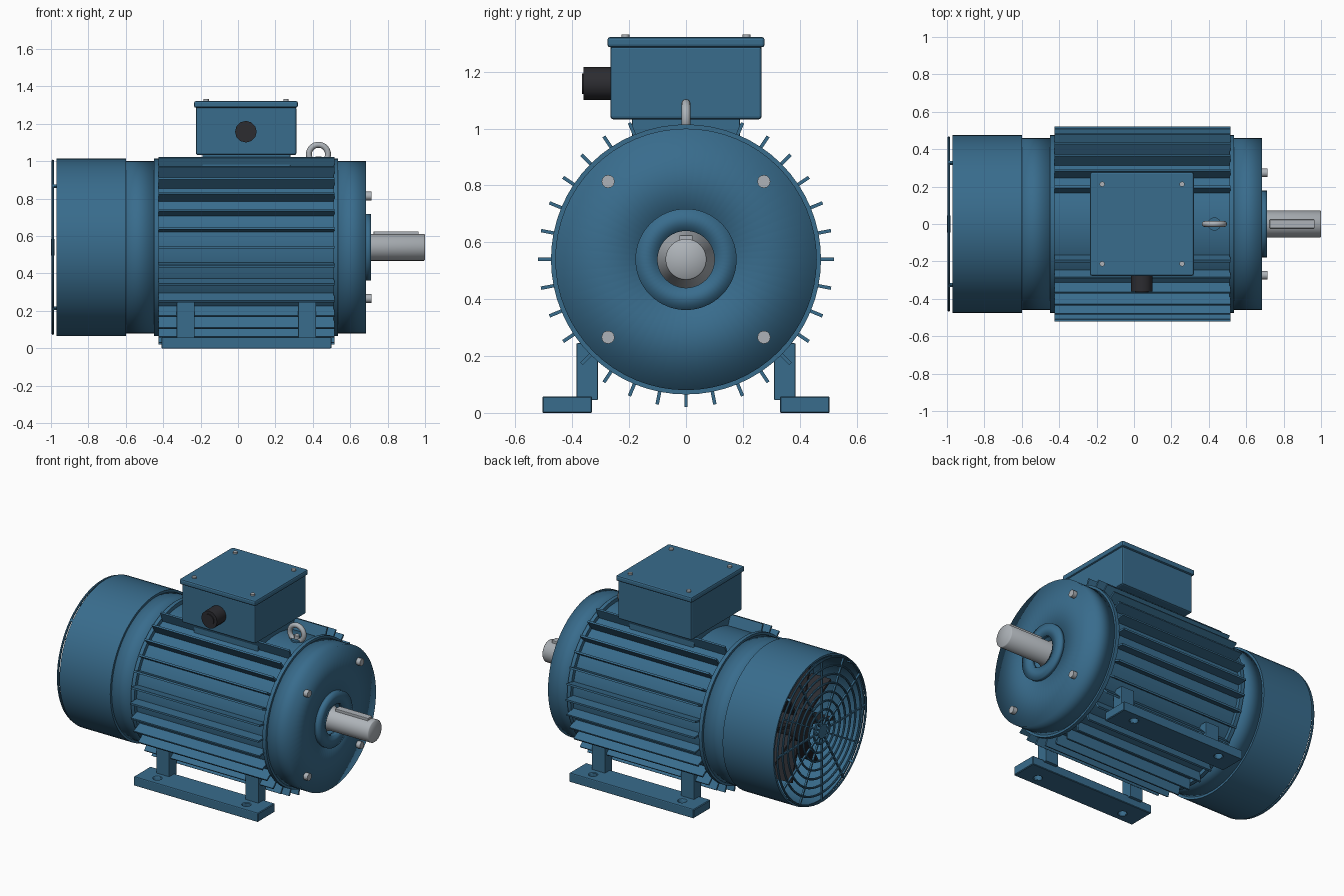
import bpy, bmesh, math
from mathutils import Matrix, Vector

cube = bpy.data.objects.get("Cube")
if cube:
    bpy.data.objects.remove(cube, do_unlink=True)

AXIS = 0.54  # height of the shaft line


def material(name, rgb, rough=0.5):
    m = bpy.data.materials.new(name)
    m.use_nodes = True
    m.diffuse_color = (*rgb, 1)
    node = m.node_tree.nodes["Principled BSDF"]
    node.inputs["Base Color"].default_value = (*rgb, 1)
    node.inputs["Roughness"].default_value = rough
    return m


blue = material("blue paint", (0.04, 0.15, 0.265))
steel = material("bright steel", (0.42, 0.45, 0.48))
charcoal = material("charcoal plastic", (0.025, 0.025, 0.03))


def finish(name, bm, mat, angle=None, bevel=0):
    """Turn a bmesh into an object; angle None keeps it flat."""
    bmesh.ops.recalc_face_normals(bm, faces=bm.faces)
    mesh = bpy.data.meshes.new(name)
    bm.to_mesh(mesh)
    bm.free()
    mesh.materials.append(mat)
    ob = bpy.data.objects.new(name, mesh)
    bpy.context.collection.objects.link(ob)
    if angle is not None:
        bpy.ops.object.select_all(action='DESELECT')
        ob.select_set(True)
        bpy.context.view_layer.objects.active = ob
        if angle >= 180:
            bpy.ops.object.shade_smooth()
        else:
            bpy.ops.object.shade_smooth_by_angle(angle=math.radians(angle))
    if bevel:
        mod = ob.modifiers.new("soft edges", 'BEVEL')
        mod.width = bevel
        mod.segments = 2
    return ob


def lathe(name, profile, mat, angle=35, closed=False, steps=64):
    """Spin (x, radius) points round the shaft line."""
    bm = bmesh.new()
    vs = [bm.verts.new((x, 0, AXIS + r)) for x, r in profile]
    pairs = list(zip(vs, vs[1:])) + ([(vs[-1], vs[0])] if closed else [])
    es = [bm.edges.new(p) for p in pairs]
    bmesh.ops.spin(bm, geom=vs + es, cent=(0, 0, AXIS), axis=(1, 0, 0),
                   angle=math.tau, steps=steps)
    bmesh.ops.remove_doubles(bm, verts=bm.verts, dist=1e-5)
    return finish(name, bm, mat, angle)


def add_box(bm, lo, hi, turn=None):
    lo, hi = Vector(lo), Vector(hi)
    m = Matrix.Translation((lo + hi) / 2) @ Matrix.Diagonal((*(hi - lo), 1))
    bmesh.ops.create_cube(bm, size=1, matrix=turn @ m if turn else m)


def box(name, lo, hi, mat, bevel=0):
    bm = bmesh.new()
    add_box(bm, lo, hi)
    return finish(name, bm, mat, bevel=bevel)


def rod(name, a, b, radius, mat, sides=24):
    a, b = Vector(a), Vector(b)
    bm = bmesh.new()
    turn = (b - a).to_track_quat('Z', 'Y').to_matrix().to_4x4()
    bmesh.ops.create_cone(bm, cap_ends=True, segments=sides, radius1=radius, radius2=radius,
                          depth=(b - a).length, matrix=Matrix.Translation((a + b) / 2) @ turn)
    return finish(name, bm, mat, 35)


def around(degrees):
    """Rotation about the shaft line, for parts built with the axis at the origin."""
    return Matrix.Translation((0, 0, AXIS)) @ Matrix.Rotation(math.radians(degrees), 4, 'X')


def ring(cx, major, minor, sides=8):
    return [(cx + minor * math.cos(math.tau * i / sides),
             major + minor * math.sin(math.tau * i / sides)) for i in range(sides)]


# Barrel with end flanges
lathe("motor_barrel", [(-0.44, 0), (-0.44, 0.45), (0.52, 0.45), (0.52, 0)], blue)
for name, x in (("rear_flange", -0.45), ("front_flange", 0.51)):
    lathe(name, [(x, 0.4), (x, 0.475), (x + 0.025, 0.475), (x + 0.025, 0.4)], blue, closed=True)

# Cooling fins, leaving the top free for the terminal box
bm = bmesh.new()
for i in range(32):
    if i not in (7, 8, 9):
        add_box(bm, (-0.425, 0.43, -0.006), (0.515, 0.52, 0.006), around(i * 360 / 32))
finish("cooling_fins", bm, blue)

# End bells and bearing cap, softly shaded
lathe("front_bell", [(0.53, 0.1), (0.53, 0.46), (0.685, 0.46), (0.685, 0.1)],
      blue, 180, closed=True)
lathe("rear_bell", [(-0.45, 0), (-0.45, 0.46), (-0.62, 0.46), (-0.62, 0)], blue, 180)
lathe("bearing_cap", [(0.68, 0.1), (0.68, 0.178), (0.712, 0.178), (0.712, 0.1)],
      blue, 180, closed=True)

# Shaft with shoulder and key
lathe("shaft", [(0.52, 0), (0.52, 0.1), (0.63, 0.1), (0.69, 0.072),
                (0.995, 0.072), (1.0, 0.068), (1.0, 0)], steel, 60)
box("shaft_key", (0.725, -0.023, AXIS + 0.04), (0.965, 0.023, AXIS + 0.085), steel, 0.003)

# Front bell bolts
for sy in (-1, 1):
    for sz in (-1, 1):
        y, z = sy * 0.274, AXIS + sz * 0.274
        rod("bell_bolt", (0.67, y, z), (0.713, y, z), 0.023, steel, 12)

# Fan cowl: open thin-walled sleeve
lathe("fan_cowl", [(-0.6, 0.44), (-0.6, 0.475), (-0.97, 0.475), (-0.97, 0.462), (-0.62, 0.462)],
      blue, closed=True)

# Fan inside the cowl
lathe("fan_hub", [(-0.62, 0), (-0.62, 0.1), (-0.86, 0.1), (-0.86, 0)], charcoal, steps=32)
bm = bmesh.new()
for i in range(8):
    add_box(bm, (-0.84, 0.08, -0.008), (-0.7, 0.36, 0.008), around(i * 45 + 15))
finish("fan_blades", bm, charcoal)

# Rear grille: rings, spokes and hub
for i in range(8):
    lathe("grille_ring", ring(-0.99, 0.08 + i * 0.0545, 0.007), blue, closed=True)
bm = bmesh.new()
for i in range(12):
    add_box(bm, (-0.996, 0.02, -0.005), (-0.984, 0.462, 0.005), around(i * 30))
for i in range(4):
    add_box(bm, (-0.99, 0.455, -0.008), (-0.95, 0.468, 0.008), around(i * 90 + 45))
finish("grille_spokes", bm, blue)
lathe("grille_hub", [(-0.98, 0), (-0.98, 0.045), (-1, 0.045), (-1, 0)], blue, steps=32)

# Feet with bolt holes and legs
for side, s in (("left", 1), ("right", -1)):
    def span(a, b):
        return sorted((s * a, s * b))
    y0, y1 = span(0.33, 0.505)
    foot = box(side + "_foot", (-0.41, y0, 0), (0.5, y1, 0.058), blue)
    for x in (-0.28, 0.37):
        p0, p1 = span(0.31, 0.385)
        box(side + "_leg", (x - 0.048, p0, 0.045), (x + 0.048, p1, 0.245), blue, 0.003)
        cutter = rod("foot_hole_cutter", (x, s * 0.44, -0.05), (x, s * 0.44, 0.1), 0.025, blue)
        cutter.hide_render = True
        cutter.hide_viewport = True
        cut = foot.modifiers.new("bolt hole", 'BOOLEAN')
        cut.object = cutter
        cut.operation = 'DIFFERENCE'
        cut.solver = 'EXACT'
    edge = foot.modifiers.new("soft edges", 'BEVEL')
    edge.width = 0.004
    edge.limit_method = 'ANGLE'
    edge.angle_limit = math.radians(60)

# Terminal box on its pedestal
box("box_pedestal", (-0.19, -0.19, 0.92), (0.28, 0.19, 1.04), blue, 0.004)
box("terminal_box", (-0.225, -0.266, 1.033), (0.312, 0.266, 1.29), blue, 0.01)
box("terminal_lid", (-0.235, -0.277, 1.286), (0.32, 0.277, 1.322), blue, 0.01)
for x in (-0.17, 0.257):
    for y in (-0.213, 0.213):
        rod("lid_screw", (x, y, 1.31), (x, y, 1.332), 0.014, steel, 12)

# Cable gland
rod("cable_gland", (0.042, -0.26, 1.158), (0.042, -0.36, 1.158), 0.058, charcoal, 12)
rod("gland_mouth", (0.042, -0.35, 1.158), (0.042, -0.366, 1.158), 0.036, charcoal)

# Lifting eye
rod("eye_stem", (0.43, 0, 0.97), (0.43, 0, 1.025), 0.016, steel)
rod("eye_collar", (0.43, 0, 0.97), (0.43, 0, 1.0), 0.035, blue)
bpy.ops.mesh.primitive_torus_add(major_segments=32, minor_segments=12, major_radius=0.051,
                                 minor_radius=0.016, location=(0.43, 0, 1.037),
                                 rotation=(math.pi / 2, 0, 0))
eye = bpy.context.object
eye.name = "lifting_eye"
eye.data.materials.append(steel)
bpy.ops.object.shade_smooth()
